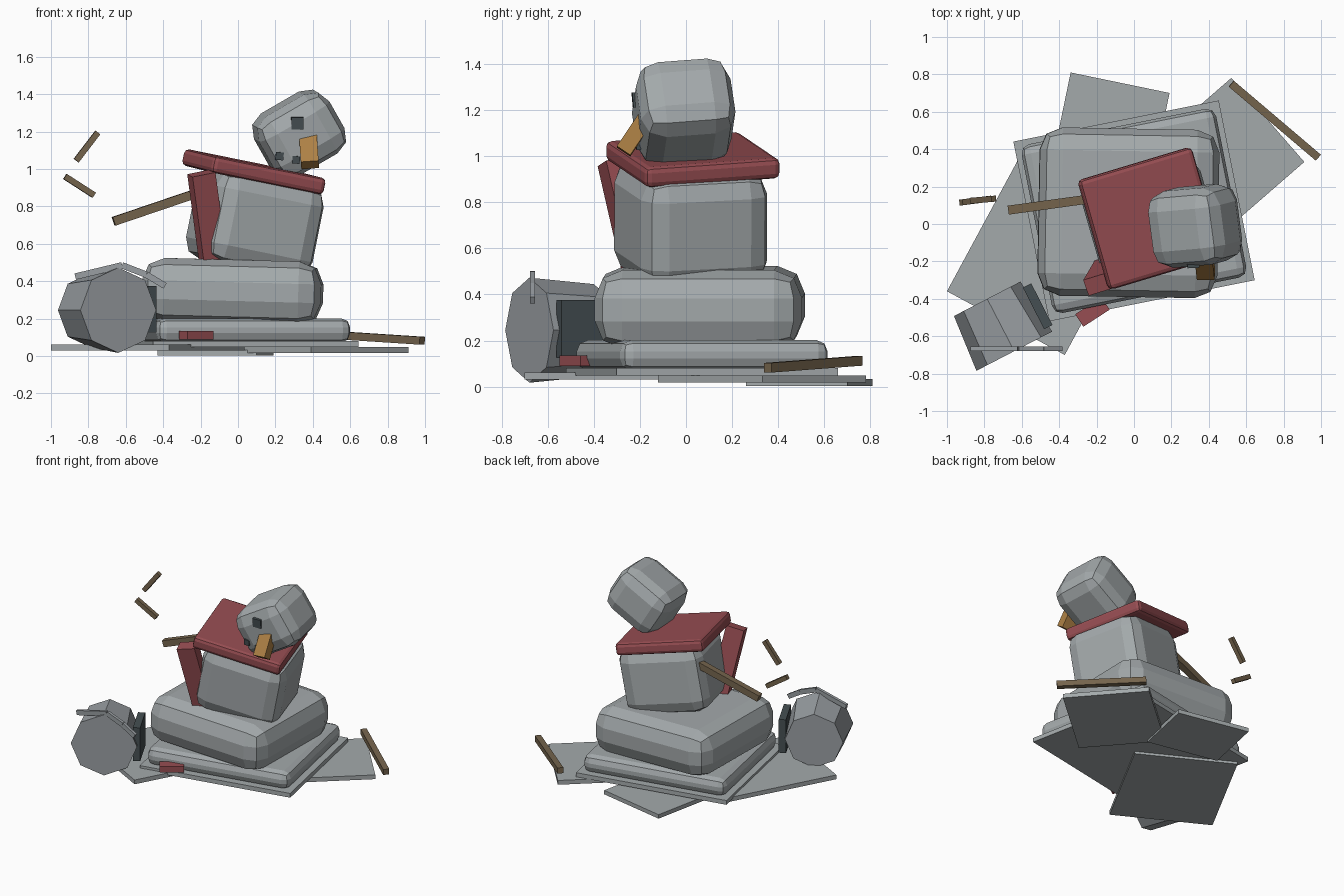
import bpy, bmesh
from math import radians
from mathutils import Vector

if "Cube" in bpy.data.objects:
    bpy.data.objects.remove(bpy.data.objects["Cube"])


def material(name, rgb):
    m = bpy.data.materials.new(name)
    m.diffuse_color = (*rgb, 1)
    m.use_nodes = True
    m.node_tree.nodes["Principled BSDF"].inputs["Base Color"].default_value = m.diffuse_color
    return m


SNOW = material("snow_grey", (0.37, 0.40, 0.41))
PAIL = material("pail_grey", (0.32, 0.345, 0.365))
RED = material("scarf_red", (0.31, 0.075, 0.085))
WOOD = material("stick_brown", (0.18, 0.13, 0.075))
CARROT = material("carrot_orange", (0.42, 0.22, 0.06))
COAL = material("coal_dark", (0.06, 0.078, 0.085))


def make(name, bm, mat, loc=(0, 0, 0)):
    mesh = bpy.data.meshes.new(name)
    bm.to_mesh(mesh)
    bm.free()
    mesh.materials.append(mat)
    ob = bpy.data.objects.new(name, mesh)
    ob.location = loc
    bpy.context.collection.objects.link(ob)
    return ob


def box(name, mat, loc, size, rot=(0, 0, 0), bevel=0, segments=2):
    """Box with optional rounded edges, rotation in degrees."""
    bm = bmesh.new()
    bmesh.ops.create_cube(bm, size=1)
    bmesh.ops.scale(bm, vec=size, verts=bm.verts)
    if bevel:
        bmesh.ops.bevel(bm, geom=bm.edges[:], offset=bevel, segments=segments,
                        profile=0.5, affect='EDGES')
    ob = make(name, bm, mat, loc)
    ob.rotation_euler = [radians(a) for a in rot]
    return ob


def bar(name, mat, a, b, width, depth):
    """Square bar between two points."""
    a, b = Vector(a), Vector(b)
    ob = box(name, mat, (a + b) / 2, (width, depth, (b - a).length))
    ob.rotation_mode = 'QUATERNION'
    ob.rotation_quaternion = (b - a).to_track_quat('Z', 'Y')
    return ob


# Flat puddle sheets
box("puddle_back", SNOW, (-0.12, 0.535, 0.018), (0.54, 0.45, 0.03), (0, 0, -11.7))
box("puddle_right", SNOW, (0.455, 0.33, 0.033), (0.595, 0.69, 0.032), (0, 0, -49))
box("puddle_left", SNOW, (-0.483, -0.156, 0.046), (0.716, 0.85, 0.032), (0, 0, -28.4))
box("puddle_middle", SNOW, (0, 0.07, 0.064), (1.12, 0.98, 0.032), (0, 0, 11.3))

# Slumped snow blocks
box("melted_base", SNOW, (0, 0.07, 0.137), (1.06, 0.92, 0.13), (0, 0, 11.3), 0.05)
box("lower_body", SNOW, (-0.03, 0.06, 0.345), (0.96, 0.90, 0.34), (0, 1.5, -1), 0.12)
box("torso", SNOW, (0.09, 0.02, 0.715), (0.61, 0.57, 0.50), (3, 11, 16.7), 0.10)
box("head", SNOW, (0.327, -0.01, 1.19), (0.435, 0.415, 0.365), (5, -30, 5), 0.10)

# Face
box("eye", COAL, (0.317, -0.215, 1.245), (0.065, 0.035, 0.065), (5, 0, 3))
box("mouth_coal_left", COAL, (0.222, -0.20, 1.07), (0.042, 0.035, 0.042), (5, 5, 3))
box("mouth_coal_right", COAL, (0.31, -0.20, 1.05), (0.04, 0.035, 0.04), (5, 5, 3))
box("nose", CARROT, (0.38, -0.225, 1.09), (0.095, 0.165, 0.07), (56, -4, 0))

# Scarf: collar, hanging tail and fallen scrap
box("scarf_collar", RED, (0.085, 0.03, 0.985), (0.64, 0.61, 0.09), (4, 11, 16.7), 0.025)
box("scarf_tail", RED, (-0.165, -0.27, 0.745), (0.13, 0.09, 0.48), (10, -11, 17))
box("scarf_scrap", RED, (-0.222, -0.47, 0.112), (0.168, 0.08, 0.045), (0, 0, 33))

# Stick arms and loose twigs
bar("left_arm", WOOD, (-0.665, 0.075, 0.72), (-0.12, 0.15, 0.905), 0.048, 0.048)
bar("fallen_arm", WOOD, (0.52, 0.75, 0.112), (0.985, 0.355, 0.082), 0.042, 0.042)
bar("upper_twig", WOOD, (-0.865, 0.125, 1.045), (-0.75, 0.135, 1.195), 0.032, 0.032)
bar("lower_twig", WOOD, (-0.925, 0.115, 0.96), (-0.77, 0.135, 0.86), 0.032, 0.032)

# Tipped eight-sided pail
front, back = Vector((-0.64, -0.68, 0.245)), Vector((-0.785, -0.40, 0.245))
bm = bmesh.new()
bmesh.ops.create_cone(bm, cap_ends=True, segments=8, radius1=0.20, radius2=0.228,
                      depth=(front - back).length)
pail = make("pail", bm, PAIL, (front + back) / 2)
pail.rotation_mode = 'QUATERNION'
pail.rotation_quaternion = (front - back).to_track_quat('Z', 'Y')

# Dark lining beside the pail and its bent handle
box("pail_lining", COAL, (-0.515, -0.44, 0.25), (0.05, 0.25, 0.25), (0, 0, 27))
handle = [(-0.87, -0.667, 0.425), (-0.62, -0.667, 0.485),
          (-0.49, -0.667, 0.435), (-0.39, -0.667, 0.375)]
for i in range(3):
    bar(f"handle_{i + 1}", PAIL, handle[i], handle[i + 1], 0.022, 0.034).scale = (1, 1, 1)
